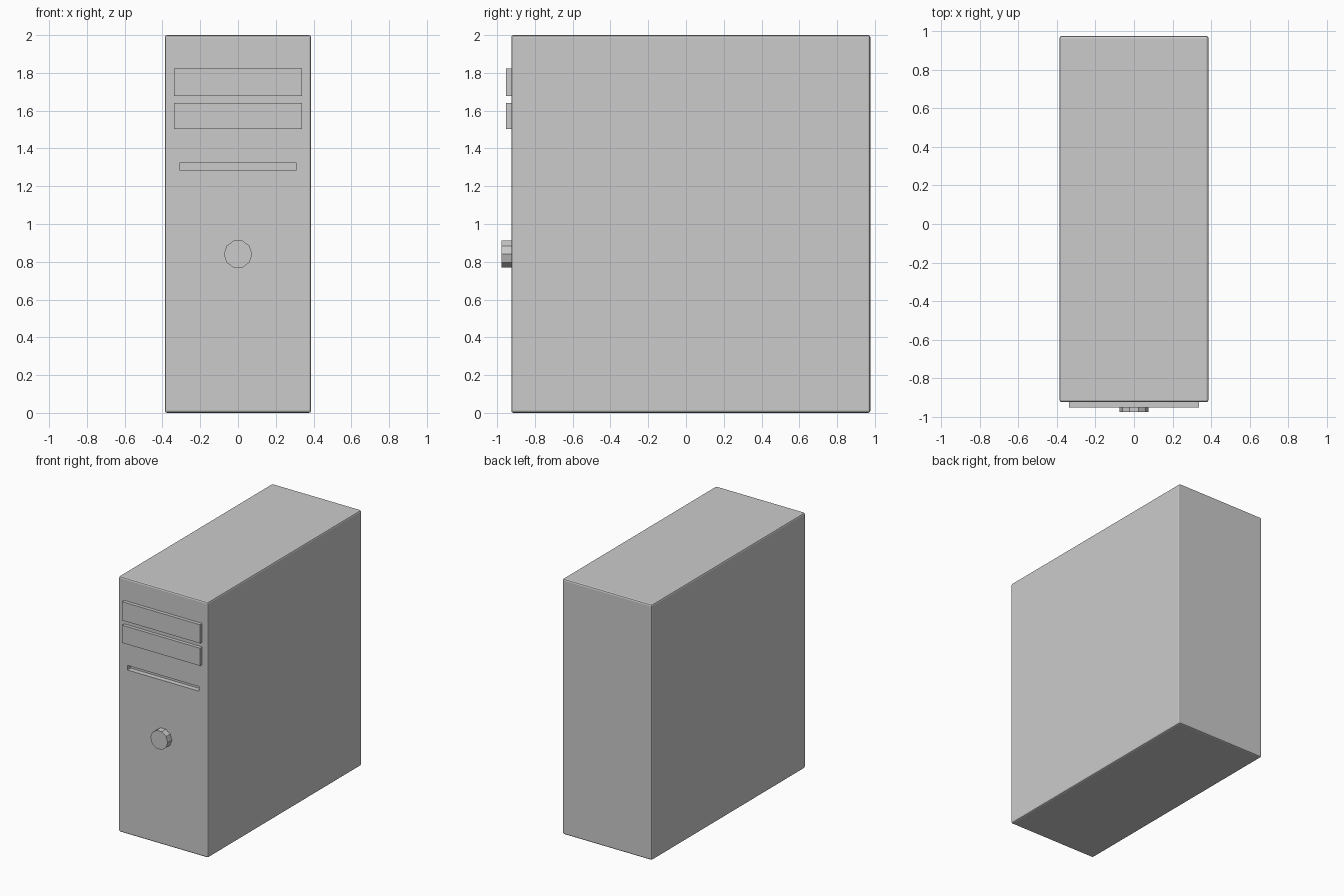
import bpy, math

if "Cube" in bpy.data.objects:
    bpy.data.objects.remove(bpy.data.objects["Cube"])

FRONT = -0.925  # y of the case front


def box(name, x, y, z):
    """Box from (min, max) ranges along each axis."""
    bpy.ops.mesh.primitive_cube_add(
        size=1, location=[(a + b) / 2 for a, b in (x, y, z)])
    o = bpy.context.object
    o.name = name
    o.scale = [b - a for a, b in (x, y, z)]
    bpy.ops.object.transform_apply(location=False, rotation=False, scale=True)
    return o


# Case with softly rounded edges
case = box("case", (-0.387, 0.387), (FRONT, 0.976), (0, 2))
bevel = case.modifiers.new("edges", 'BEVEL')
bevel.width = 0.012
bevel.segments = 2

# Recessed disk slot cut into the front
cutter = box("slot_cutter", (-0.31, 0.31), (FRONT - 0.1, FRONT + 0.04), (1.286, 1.322))
cut = case.modifiers.new("slot", 'BOOLEAN')
cut.operation = 'DIFFERENCE'
cut.solver = 'EXACT'
cut.object = cutter
bpy.context.view_layer.objects.active = case
for m in ("edges", "slot"):
    bpy.ops.object.modifier_apply(modifier=m)
bpy.data.objects.remove(cutter, do_unlink=True)

# Two drive bay covers
for i, (lo, hi) in enumerate(((1.678, 1.824), (1.502, 1.64))):
    box(f"drive_bay_{i + 1}", (-0.338, 0.338), (FRONT - 0.027, FRONT + 0.01), (lo, hi))

# Ten-sided power button
bpy.ops.mesh.primitive_cylinder_add(
    vertices=10, radius=0.075, depth=0.061, location=(0, FRONT - 0.0205, 0.84),
    rotation=(math.pi / 2, 0, math.pi))
button = bpy.context.object
button.name = "power_button"
# Turn so that two corners lie on the horizontal axis
button.rotation_euler = (math.pi / 2, math.pi / 2, 0)
